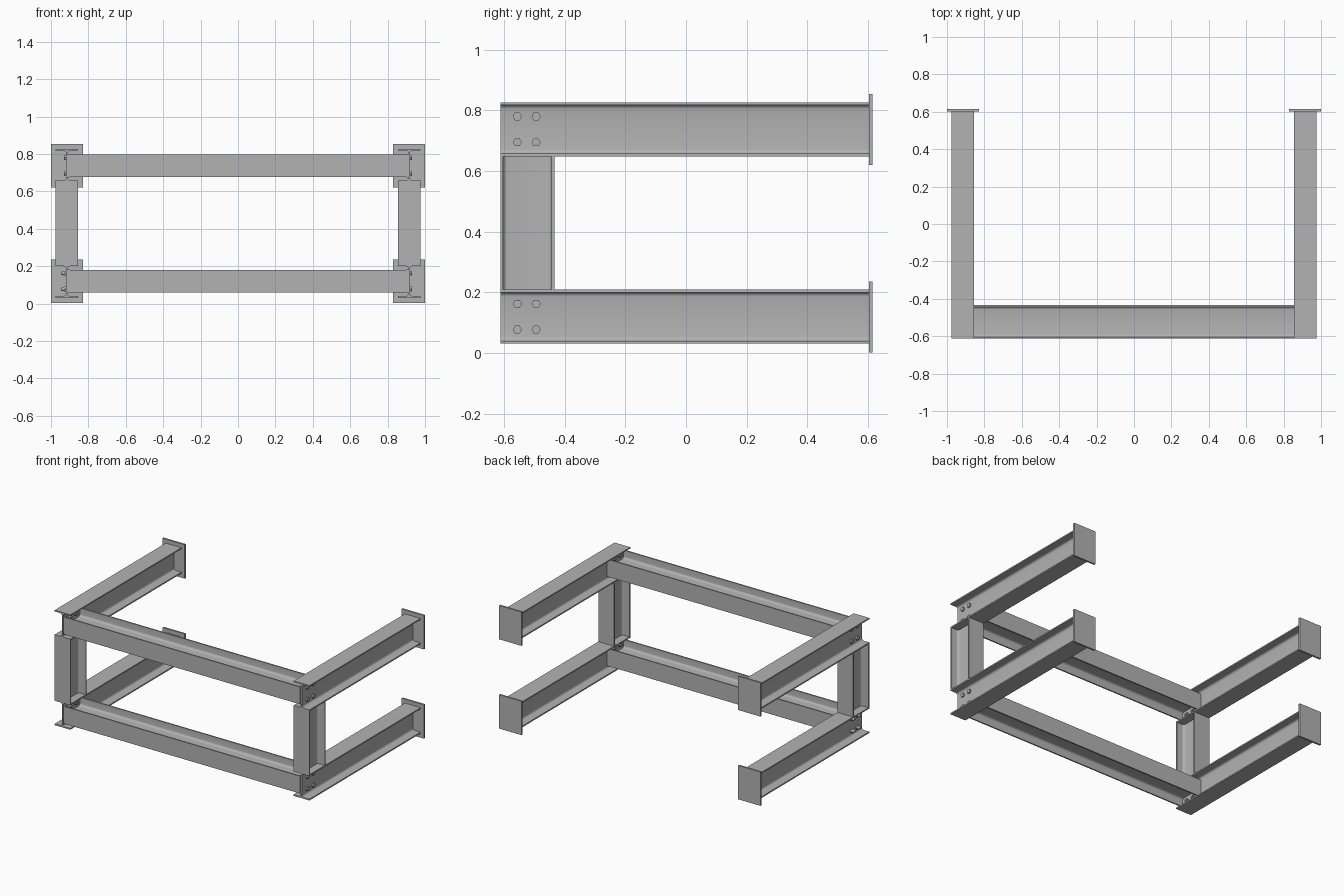
import bpy, bmesh, math
from mathutils import Matrix, Vector

if "Cube" in bpy.data.objects:
    bpy.data.objects.remove(bpy.data.objects["Cube"], do_unlink=True)

steel = bpy.data.materials.new("steel_grey")
steel.use_nodes = True
GREY = (0.45, 0.45, 0.45, 1)
steel.diffuse_color = GREY
steel.node_tree.nodes["Principled BSDF"].inputs["Base Color"].default_value = GREY

X, Y, Z = Vector((1, 0, 0)), Vector((0, 1, 0)), Vector((0, 0, 1))
WIDTH, DEPTH, FLANGE, WEB, FILLET = 0.12, 0.178, 0.009, 0.008, 0.014


def finish(name, bm):
    bmesh.ops.recalc_face_normals(bm, faces=bm.faces)
    mesh = bpy.data.meshes.new(name)
    bm.to_mesh(mesh)
    bm.free()
    mesh.materials.append(steel)
    obj = bpy.data.objects.new(name, mesh)
    bpy.context.collection.objects.link(obj)
    bpy.ops.object.select_all(action='DESELECT')
    obj.select_set(True)
    bpy.context.view_layer.objects.active = obj
    bpy.ops.object.shade_smooth_by_angle(angle=math.radians(35))
    return obj


def section():
    """I-section outline: one quarter, mirrored around."""
    w, d, t = WIDTH / 2, DEPTH / 2, WEB / 2
    quarter = [(w, d), (w, d - FLANGE)]
    cx, cy = t + FILLET, d - FLANGE - FILLET
    for i in range(5):
        a = math.pi / 2 * (1 + i / 4)
        quarter.append((cx + FILLET * math.cos(a), cy + FILLET * math.sin(a)))
    right = quarter + [(u, -v) for u, v in reversed(quarter)]
    return right + [(-u, -v) for u, v in right]


def beam(name, centre, length, u_axis, v_axis, w_axis):
    """I-beam: u along flange, v across the depth, w along the length."""
    bm = bmesh.new()
    start = Vector(centre) - w_axis * length / 2
    face = bm.faces.new([bm.verts.new(start + u_axis * u + v_axis * v) for u, v in section()])
    new = bmesh.ops.extrude_face_region(bm, geom=[face], use_keep_orig=True)
    verts = [g for g in new["geom"] if isinstance(g, bmesh.types.BMVert)]
    bmesh.ops.translate(bm, vec=w_axis * length, verts=verts)
    return finish(name, bm)


def plate(name, centre, size):
    bm = bmesh.new()
    bmesh.ops.create_cube(bm, size=1, matrix=Matrix.Translation(centre) @ Matrix.Diagonal((*size, 1)))
    return finish(name, bm)


def bolt(name, x, y, z, direction, long_tip):
    """Hexagon head outside the web, nut and shank end inside."""
    bm = bmesh.new()

    def prism(offset, depth, r1, r2, sides):
        place = (Matrix.Translation((x + direction * offset, y, z))
                 @ Matrix.Rotation(direction * math.pi / 2, 4, 'Y'))
        bmesh.ops.create_cone(bm, cap_ends=True, segments=sides, radius1=r1,
                              radius2=r2, depth=depth, matrix=place)

    prism(0.009, 0.011, 0.015, 0.015, 6)
    prism(-0.021, 0.012, 0.015, 0.015, 6)
    prism(-0.012, 0.044, 0.008, 0.008, 12)
    if long_tip:
        prism(0.023, 0.018, 0.012, 0.006, 12)
    return finish(name, bm)


SIDE_X, FRONT_Y = 0.915, -0.523
LEVELS = {"lower": 0.12, "upper": 0.7375}

for level, z in LEVELS.items():
    # Cross beam lying on its side between the side beams
    beam(f"{level}_cross_beam", (0, FRONT_Y, z), 1.81, Z, Y, X)
    for side, s in (("left", 1), ("right", -1)):
        x = s * SIDE_X
        beam(f"{level}_{side}_side_beam", (x, -0.004, z), 1.216, X, Z, Y)
        plate(f"{level}_{side}_wall_plate", (x, 0.609, z - 0.001), (0.17, 0.013, 0.234))
        plate(f"{level}_{side}_joint_plate", (s * 0.906, FRONT_Y, z), (0.011, 0.17, 0.125))
        for i, dy in enumerate((-0.031, 0.031)):
            for j, dz in enumerate((-0.0425, 0.0425)):
                bolt(f"{level}_{side}_bolt_{i}{j}", x, FRONT_Y - 0.002 + dy, z + dz, s,
                     level == "lower" and s < 0)

# Posts between the lower and upper side beams
for side, s in (("left", 1), ("right", -1)):
    beam(f"{side}_post", (s * SIDE_X, FRONT_Y, 0.4287), 0.44, X, Y, Z)
